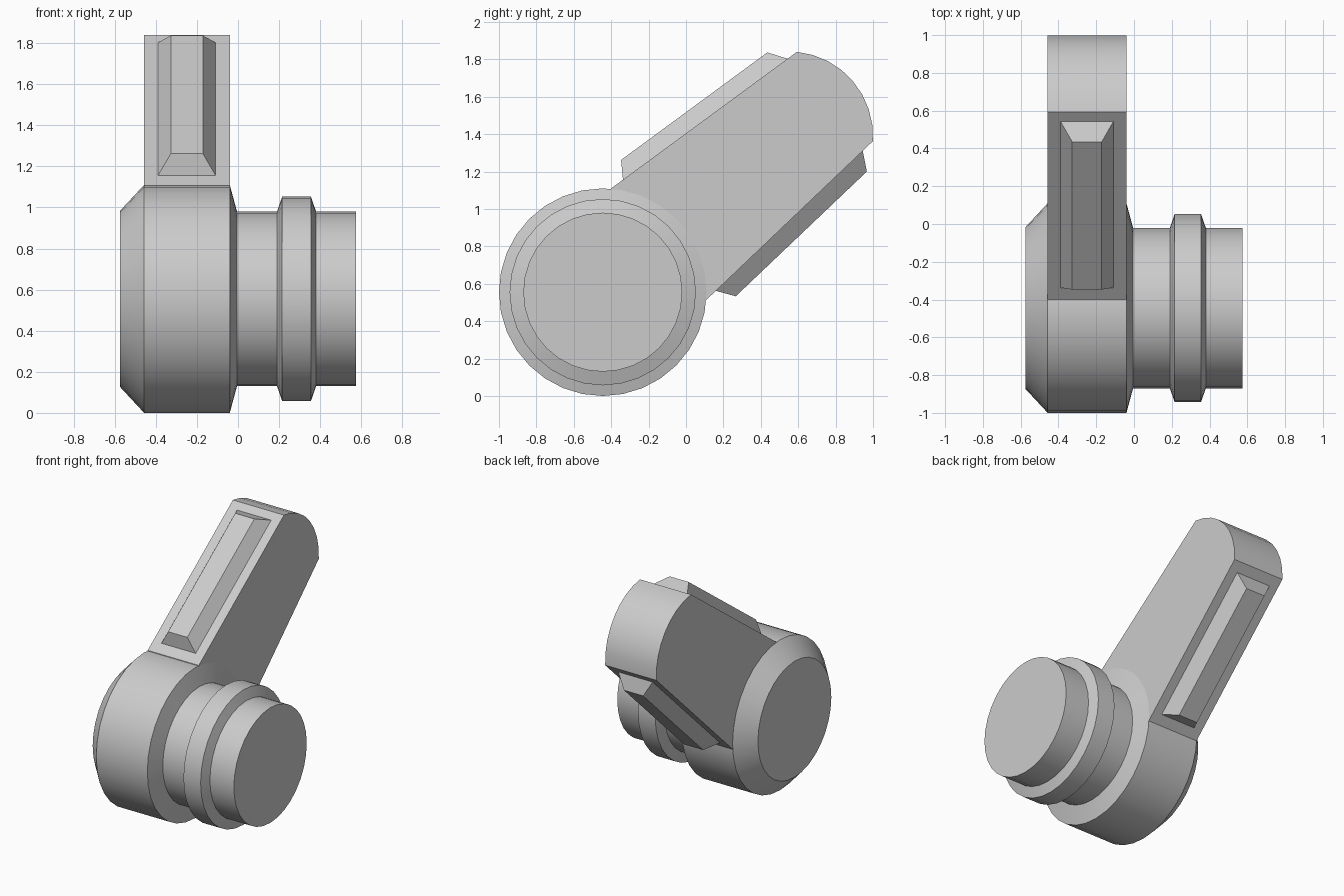
import bpy, bmesh
from math import cos, sin, tau, radians
from mathutils import Vector

if "Cube" in bpy.data.objects:
    bpy.data.objects.remove(bpy.data.objects["Cube"])

HUB_Y, HUB_Z = -0.445, 0.555      # hub axis runs along x
ARM_X = (-0.457, -0.04)           # arm thickness
RIDGE_X = -0.249                  # centre of the raised ridges
SIDES = 32


def loft(name, rings, smooth=False):
    """Skin a list of equal-length point rings and cap both ends."""
    bm = bmesh.new()
    loops = [[bm.verts.new(p) for p in ring] for ring in rings]
    n = len(loops[0])
    for a, b in zip(loops, loops[1:]):
        for i in range(n):
            j = (i + 1) % n
            bm.faces.new((a[i], a[j], b[j], b[i]))
    bm.faces.new(loops[0][::-1])
    bm.faces.new(loops[-1])
    bmesh.ops.recalc_face_normals(bm, faces=bm.faces)
    mesh = bpy.data.meshes.new(name)
    bm.to_mesh(mesh)
    bm.free()
    obj = bpy.data.objects.new(name, mesh)
    bpy.context.collection.objects.link(obj)
    if smooth:
        bpy.ops.object.select_all(action='DESELECT')
        bpy.context.view_layer.objects.active = obj
        obj.select_set(True)
        bpy.ops.object.shade_smooth_by_angle(angle=radians(30))
    return obj


# Turned hub, shaft and collar: (x, radius)
profile = [(-0.575, 0.428), (-0.457, 0.555), (-0.04, 0.555), (-0.005, 0.425),
           (0.19, 0.425), (0.215, 0.498), (0.355, 0.498), (0.38, 0.425), (0.575, 0.425)]
loft("hub_and_shaft",
     [[(x, HUB_Y + r * cos(tau * i / SIDES), HUB_Z + r * sin(tau * i / SIDES))
       for i in range(SIDES)] for x, r in profile], smooth=True)

# Tapering lever arm with a rounded tip
tip = [radians(-3.7 + 88.1 * i / 8) for i in range(9)]
outline = [(HUB_Y, HUB_Z), (0.105, 0.51)]
outline += [(0.549 + 0.451 * cos(a), 1.391 + 0.451 * sin(a)) for a in tip]
outline += [(-0.40, 1.11)]
loft("lever_arm", [[(x, y, z) for y, z in outline] for x in ARM_X], smooth=True)


def ridge(name, base, top):
    """Bevelled bar on the arm edge; base and top are (y, z) end points."""
    def rect(ends, half):
        (y0, z0), (y1, z1) = ends
        return [Vector((RIDGE_X + s * half, y, z))
                for s, y, z in ((-1, y0, z0), (1, y0, z0), (1, y1, z1), (-1, y1, z1))]
    low, high = rect(base, 0.14), rect(top, 0.078)
    # continue the slopes slightly into the arm
    sunk = [a + 0.2 * (a - b) for a, b in zip(low, high)]
    loft(name, [sunk, high])


# Raised grip ridges on the upper and lower edges of the arm
ridge("upper_ridge", ((-0.337, 1.156), (0.543, 1.803)), ((-0.347, 1.262), (0.435, 1.837)))
ridge("lower_ridge", ((0.16, 0.562), (0.945, 1.309)), ((0.266, 0.533), (0.967, 1.20)))
